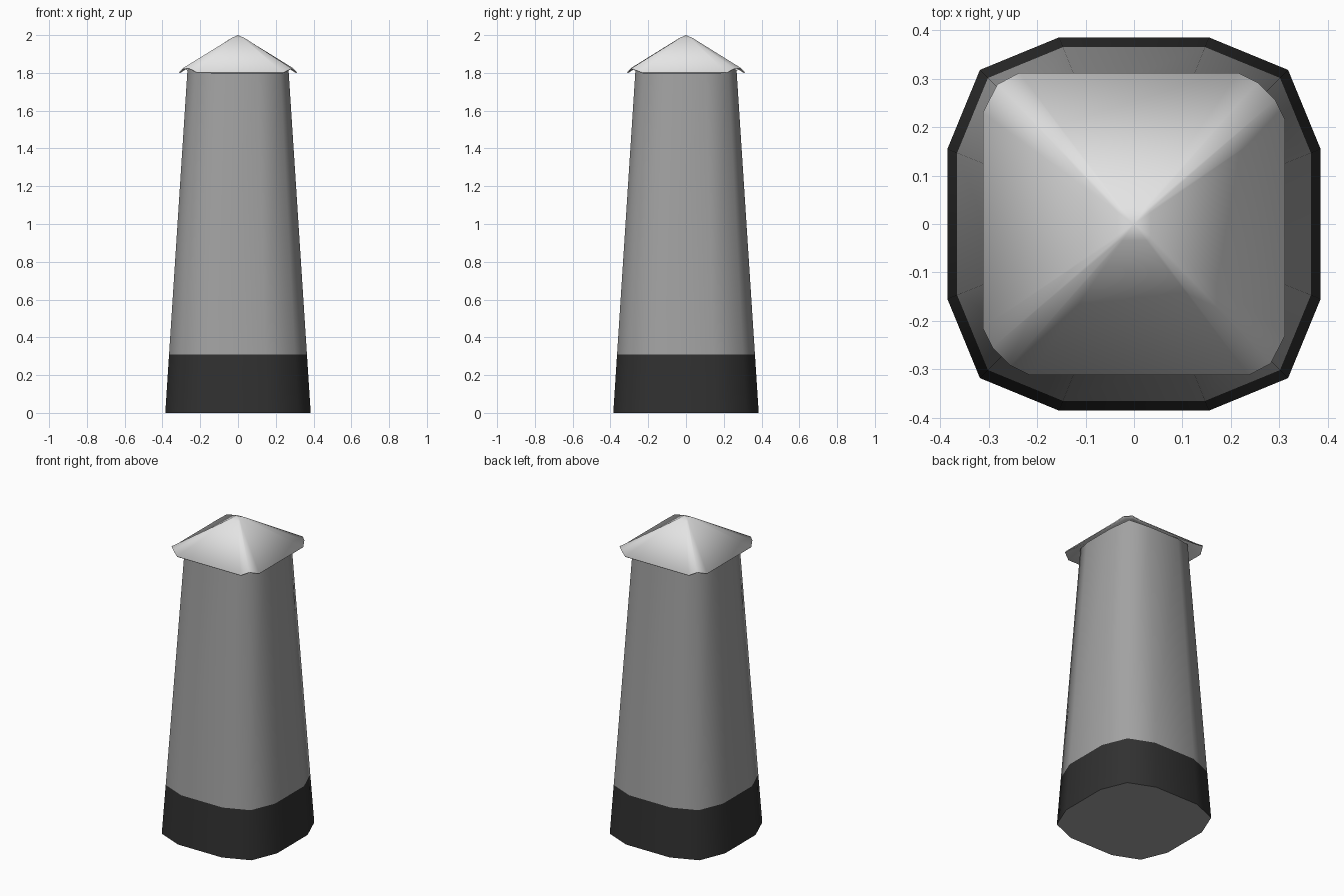
import bpy, bmesh, math

if "Cube" in bpy.data.objects:
    bpy.data.objects.remove(bpy.data.objects["Cube"], do_unlink=True)


def material(name, value):
    m = bpy.data.materials.new(name)
    m.use_nodes = True
    color = (value, value, value, 1)
    m.diffuse_color = color
    m.node_tree.nodes["Principled BSDF"].inputs["Base Color"].default_value = color
    return m


wall_grey = material("wall grey", 0.36)
band_black = material("band black", 0.03)
roof_white = material("roof white", 0.78)


def make_object(name, bm, mat, angle):
    bmesh.ops.recalc_face_normals(bm, faces=bm.faces)
    mesh = bpy.data.meshes.new(name)
    bm.to_mesh(mesh)
    bm.free()
    mesh.materials.append(mat)
    ob = bpy.data.objects.new(name, mesh)
    bpy.context.collection.objects.link(ob)
    bpy.ops.object.select_all(action="DESELECT")
    ob.select_set(True)
    bpy.context.view_layer.objects.active = ob
    bpy.ops.object.shade_smooth_by_angle(angle=math.radians(angle))
    return ob


def bridge(bm, low, high):
    n = len(low)
    for i in range(n):
        j = (i + 1) % n
        bm.faces.new((low[i], low[j], high[j], high[i]))


# Twelve-sided tapering outline: one corner turned four times
CORNER = [(0.385, 0.155), (0.318, 0.318), (0.155, 0.385)]


def wall_ring(bm, z, lift=0):
    s = 1 - 0.168 * z
    ring = []
    for turn in range(4):
        for k, (x, y) in enumerate(CORNER):
            for _ in range(turn):
                x, y = -y, x
            ring.append(bm.verts.new((x * s, y * s, z + (lift if k == 1 else 0))))
    return ring


# Tapered tower wall
bm = bmesh.new()
bridge(bm, wall_ring(bm, 0.31), wall_ring(bm, 1.815, 0.025))
make_object("tower_wall", bm, wall_grey, 60)

# Dark band at the foot
bm = bmesh.new()
bridge(bm, wall_ring(bm, 0), wall_ring(bm, 0.31))
make_object("base_band", bm, band_black, 60)

# Underside
bm = bmesh.new()
bm.faces.new(wall_ring(bm, 0))
floor = make_object("tower_floor", bm, wall_grey, 30)
floor.data.flip_normals() if floor.data.polygons[0].normal.z > 0 else None

# Pyramid roof with rounded, slightly lifted corners
eave = [(0.312, 0.215, 1.803), (0.292, 0.255, 1.825), (0.255, 0.292, 1.825), (0.215, 0.312, 1.803),
        (-0.237, 0.312, 1.803), (-0.282, 0.288, 1.825), (-0.312, 0.23, 1.803)]
eave += [(-x, -y, z) for x, y, z in eave]
bm = bmesh.new()
rim = [bm.verts.new(p) for p in eave]
crown = [bm.verts.new((x * 0.11, y * 0.11, 1.985)) for x, y, z in eave]
bridge(bm, rim, crown)
peak = bm.verts.new((0, 0, 2))
for a, b in zip(crown, crown[1:] + crown[:1]):
    bm.faces.new((a, b, peak))
roof = make_object("roof", bm, roof_white, 60)
if sum(p.normal.z for p in roof.data.polygons) < 0:
    roof.data.flip_normals()
shell = roof.modifiers.new("thickness", "SOLIDIFY")
shell.thickness = 0.006
shell.offset = -1
